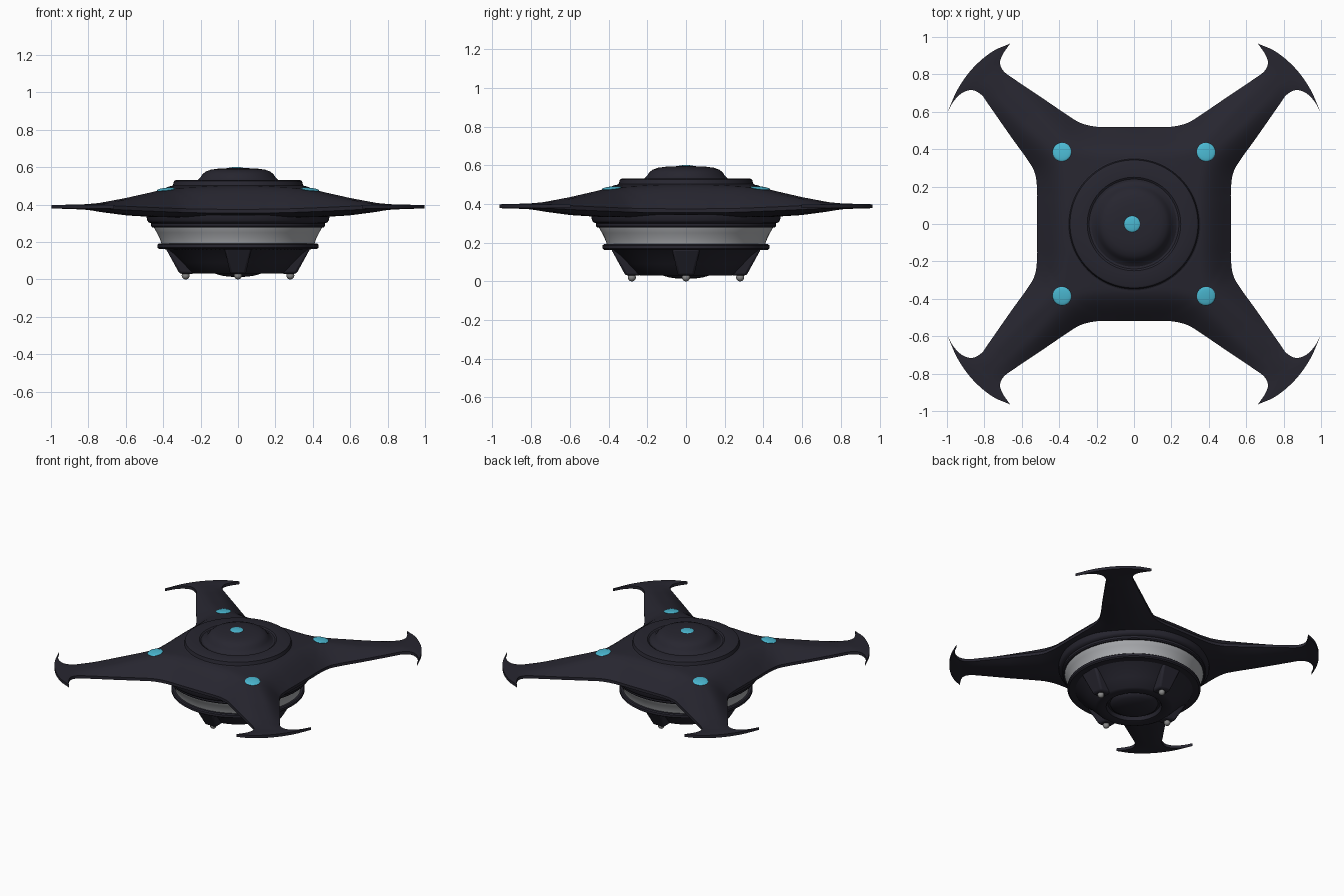
import bpy, bmesh, math
from mathutils import Vector, Matrix
from mathutils.geometry import delaunay_2d_cdt, intersect_point_line

if "Cube" in bpy.data.objects:
    bpy.data.objects.remove(bpy.data.objects["Cube"])


def material(name, rgb):
    m = bpy.data.materials.new(name)
    m.diffuse_color = (*rgb, 1)
    m.use_nodes = True
    m.node_tree.nodes["Principled BSDF"].inputs["Base Color"].default_value = m.diffuse_color
    return m


DARK = material("dark hull", (0.020, 0.019, 0.029))
SILVER = material("silver band", (0.42, 0.43, 0.45))
CYAN = material("cyan light", (0.07, 0.48, 0.64))
GREY = material("grey foot", (0.25, 0.25, 0.25))


def finish(name, bm, mat, angle=35):
    me = bpy.data.meshes.new(name)
    bm.normal_update()
    bm.to_mesh(me)
    bm.free()
    me.materials.append(mat)
    me.shade_smooth()
    me.set_sharp_from_angle(angle=math.radians(angle))
    ob = bpy.data.objects.new(name, me)
    bpy.context.collection.objects.link(ob)
    return ob


def lathe(name, profile, mat, n=96, angle=35):
    """Spin (radius, z) points listed from bottom to top."""
    bm = bmesh.new()
    rings = []
    for r, z in profile:
        if r == 0:
            rings.append([bm.verts.new((0, 0, z))] * n)
        else:
            rings.append([bm.verts.new((r * math.cos(2 * math.pi * i / n),
                                        r * math.sin(2 * math.pi * i / n), z)) for i in range(n)])
    for lo, hi in zip(rings, rings[1:]):
        for i in range(n):
            j = (i + 1) % n
            bm.faces.new(list(dict.fromkeys((lo[i], lo[j], hi[j], hi[i]))))
    return finish(name, bm, mat, angle)


def interp(table, x):
    for (x0, y0), (x1, y1) in zip(table, table[1:]):
        if x <= x1:
            t = max(0, (x - x0) / (x1 - x0))
            return y0 + (y1 - y0) * t
    return table[-1][1]


def spline(pts, steps=6):
    """Smooth curve through the points."""
    p = [Vector(q) for q in pts]
    p = [2 * p[0] - p[1]] + p + [2 * p[-1] - p[-2]]
    out = []
    for a, b, c, d in zip(p, p[1:], p[2:], p[3:]):
        for k in range(steps):
            t = k / steps
            out.append(0.5 * (2 * b + (c - a) * t + (2 * a - 5 * b + 4 * c - d) * t * t
                              + (3 * b - a - 3 * c + d) * t ** 3))
    return out


# Hull outline, one quarter: body side, hook, outer arc, hook, body side
outline = (spline([(0, .518), (.1, .518), (.2, .52), (.285, .54), (.36, .585), (.5, .68), (.64, .774),
                   (.695, .815), (.716, .858), (.703, .905), (.662, .965)])
           + spline([(.662, .965), (.76, .92), (.86, .835), (.94, .725), (.997, .598)])
           + spline([(.997, .598), (.965, .655), (.92, .70), (.866, .716), (.815, .69), (.775, .635),
                     (.66, .47), (.56, .33), (.528, .265), (.518, .18), (.518, .1), (.518, 0)])
           + [Vector((.518, 0))])
STEP = 0.016


def edge_distance(p):
    best = 9
    for a, b in zip(outline, outline[1:]):
        q, t = intersect_point_line(p, a, b)
        q = a if t < 0 else b if t > 1 else q
        best = min(best, (p - q.to_2d()).length)
    return best


CROWN = [(0, .50), (.36, .50), (.54, .482), (.8, .437), (1.0, .411), (1.12, .402), (1.3, .40)]
KEEL = [(0, .33), (.6, .333), (.8, .342), (1.0, .360), (1.12, .374), (1.3, .378)]
MID = [(0, .365), (.52, .365), (.8, .375), (1.12, .388), (1.3, .389)]
WIDTH = [(0, .17), (.52, .17), (.8, .10), (1.0, .07), (1.3, .06)]


def heights(p):
    r = p.length
    f = math.sin(min(1, edge_distance(p) / interp(WIDTH, r)) * math.pi / 2)
    mid = interp(MID, r)
    top, bot = mid + .010, mid - .010
    return top + (interp(CROWN, r) - top) * f, bot + (interp(KEEL, r) - bot) * f


# Star-shaped hull with four hooked arms
n_axis = 30
loop = [p.copy() for p in outline]
loop += [Vector((.518 * (1 - k / n_axis), 0)) for k in range(1, n_axis)]
loop += [Vector((0, .518 * k / n_axis)) for k in range(n_axis)]
loop.reverse()
count = len(loop)
pts = list(loop)
for i in range(1, 63):
    for j in range(1, 63):
        p = Vector((i * STEP, j * STEP))
        if edge_distance(p) > .007:
            pts.append(p)
co, _, tris, _, _, _ = delaunay_2d_cdt(pts, [(k, (k + 1) % count) for k in range(count)], [], 1, 1e-5)
bm = bmesh.new()
used = sorted({v for t in tris for v in t})
top, bot = {}, {}
for v in used:
    zt, zb = heights(co[v])
    top[v] = bm.verts.new((co[v].x, co[v].y, zt))
    bot[v] = bm.verts.new((co[v].x, co[v].y, zb))
directed = set()
for t in tris:
    a, b, c = t
    if (co[b] - co[a]).cross(co[c] - co[a]) < 0:
        a, c = c, a
    bm.faces.new((top[a], top[b], top[c]))
    bm.faces.new((bot[c], bot[b], bot[a]))
    directed |= {(a, b), (b, c), (c, a)}
for a, b in directed:
    on_axis = any(abs(co[a][k]) < 1e-4 and abs(co[b][k]) < 1e-4 for k in (0, 1))
    if (b, a) not in directed and not on_axis:
        bm.faces.new((bot[a], bot[b], top[b], top[a]))
hull = finish("hull", bm, DARK, 40)
mirror = hull.modifiers.new("mirror", 'MIRROR')
mirror.use_axis = (True, True, False)

# Upper deck and dome
lathe("upper_deck", [(.37, .47), (.362, .497), (.348, .503), (.342, .526), (.332, .531), (.25, .531),
                     (.24, .524), (.0, .524)], DARK)
lathe("top_dome", [(.235, .52), (.215, .532), (.2, .547), (.19, .563), (.172, .577), (.145, .587),
                   (.1, .593), (.05, .595), (0, .595)], DARK, angle=60)

# Lower rims, silver band and cup
lathe("upper_rim", [(.40, .278), (.458, .278), (.464, .285), (.464, .30), (.478, .305), (.486, .316),
                    (.49, .345)], DARK)
lathe("silver_band", [(.408, .185), (.412, .20), (.421, .225), (.434, .25), (.446, .27), (.45, .282)], SILVER)
lathe("lower_rim", [(.36, .160), (.422, .163), (.431, .17), (.431, .186), (.424, .192), (.40, .192)], DARK)
lathe("lower_cup", [(0, .06), (.17, .06), (.18, .036), (.20, .031), (.235, .031), (.25, .038), (.30, .09),
                    (.345, .135), (.385, .165)], DARK)
lathe("belly_dome", [(0, .013), (.05, .015), (.09, .021), (.125, .032), (.15, .047), (.16, .07)], DARK, angle=60)

# Four leg pods with ball feet
for k in range(4):
    rot = Matrix.Rotation(k * math.pi / 2, 4, 'Z')
    bm = bmesh.new()
    bmesh.ops.create_cube(bm, size=2)
    for v in bm.verts:
        x, y, z = v.co
        if z > 0:
            v.co = (.335 + .053 * x, .072 * y, .168)
        else:
            v.co = (.272 + .040 * x, .042 * y, .03)
    bm.transform(rot)
    pod = finish(f"leg_pod_{k + 1}", bm, DARK)
    bev = pod.modifiers.new("bevel", 'BEVEL')
    bev.width, bev.segments = .012, 2
    bm = bmesh.new()
    bmesh.ops.create_uvsphere(bm, u_segments=20, v_segments=12, radius=.021)
    bm.transform(rot @ Matrix.Translation((.28, 0, .021)))
    finish(f"foot_{k + 1}", bm, GREY, 60)


# Cyan lights: one on the dome, one on each arm root
def light(name, pos, normal, radius):
    bm = bmesh.new()
    bmesh.ops.create_uvsphere(bm, u_segments=28, v_segments=12, radius=1)
    bm.transform(Matrix.Translation(pos) @ Vector(normal).to_track_quat('Z', 'Y').to_matrix().to_4x4()
                 @ Matrix.Diagonal((radius, radius, .008, 1)))
    finish(name, bm, CYAN, 60)


light("dome_light", (-.01, 0, .593), (0, 0, 1), .044)
for sx in (-1, 1):
    for sy in (-1, 1):
        light(f"arm_light_{'left' if sx < 0 else 'right'}_{'front' if sy < 0 else 'back'}",
              (.385 * sx, .385 * sy, .481), (.1 * sx, .1 * sy, 1), .05)
